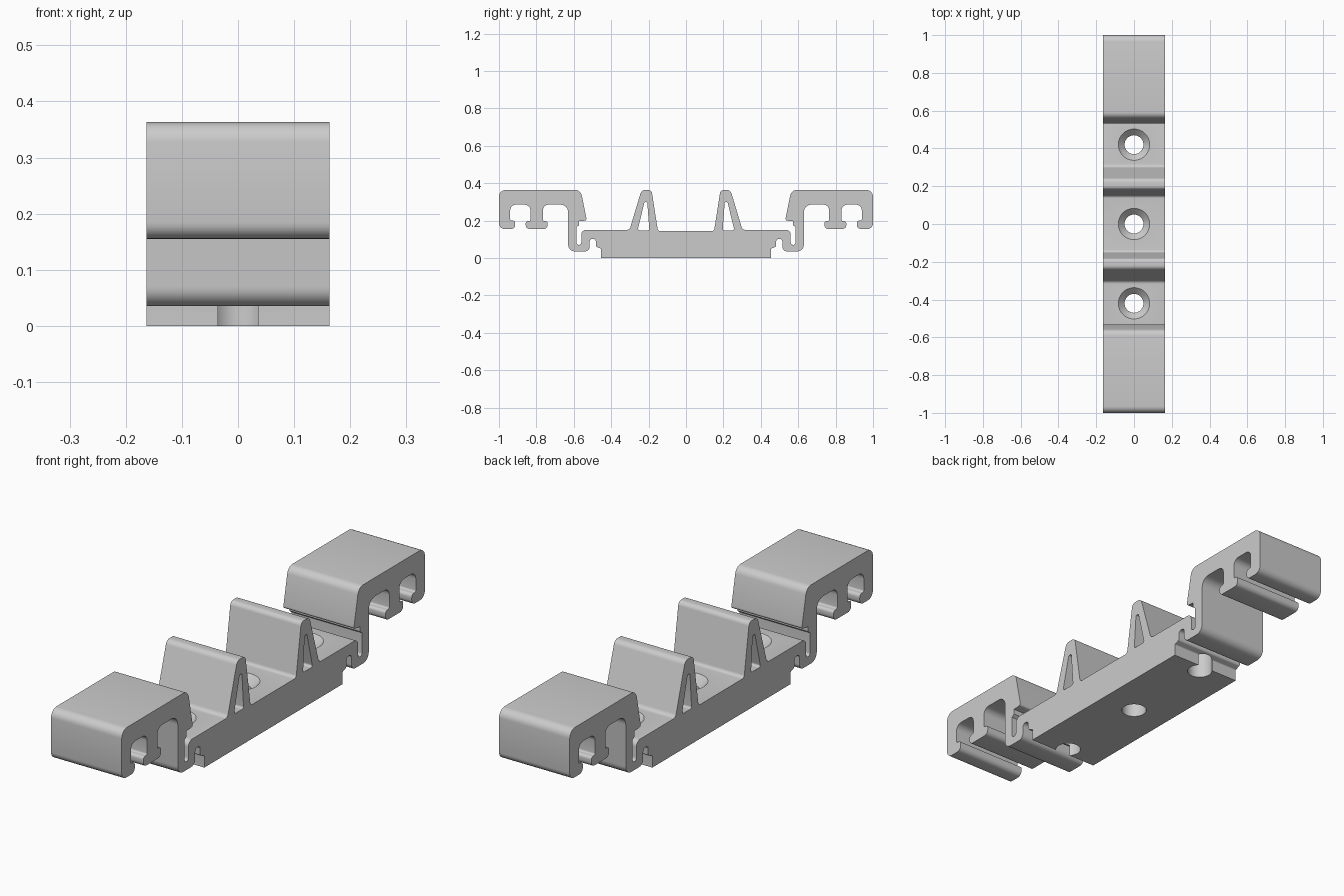
import bpy
import bmesh
from math import sin, tan
from mathutils import Vector

WIDTH = 0.326

old = bpy.data.objects.get("Cube")
if old:
    bpy.data.objects.remove(old, do_unlink=True)

grey = bpy.data.materials.new("plain grey")
grey.use_nodes = True
colour = (0.6, 0.6, 0.6, 1)
grey.diffuse_color = colour
grey.node_tree.nodes["Principled BSDF"].inputs["Base Color"].default_value = colour


def rounded(corners, steps=6):
    """Turn (y, z, radius) corners into a closed outline with round corners."""
    outline = []
    for i, (y, z, radius) in enumerate(corners):
        point = Vector((y, z))
        before = Vector(corners[i - 1][:2]) - point
        after = Vector(corners[(i + 1) % len(corners)][:2]) - point
        if radius == 0:
            outline.append(point)
            continue
        half = before.angle(after) / 2
        reach = min(radius / tan(half), before.length * 0.48, after.length * 0.48)
        radius = reach * tan(half)
        a, b = before.normalized(), after.normalized()
        centre = point + (a + b).normalized() * radius / sin(half)
        start = (point + a * reach - centre).normalized()
        end = (point + b * reach - centre).normalized()
        outline += [centre + start.slerp(end, k / steps).normalized() * radius
                    for k in range(steps + 1)]
    return outline


def add_object(name, bm):
    bmesh.ops.recalc_face_normals(bm, faces=bm.faces)
    mesh = bpy.data.meshes.new(name)
    bm.to_mesh(mesh)
    bm.free()
    mesh.materials.append(grey)
    obj = bpy.data.objects.new(name, mesh)
    bpy.context.collection.objects.link(obj)
    return obj


def prism(name, corners, width):
    """Extrude a side profile across the width."""
    bm = bmesh.new()
    face = bm.faces.new([bm.verts.new((-width / 2, p.x, p.y)) for p in rounded(corners)])
    side = bmesh.ops.extrude_face_region(bm, geom=[face], use_keep_orig=True)["geom"]
    verts = [v for v in side if isinstance(v, bmesh.types.BMVert)]
    bmesh.ops.translate(bm, verts=verts, vec=(width, 0, 0))
    return add_object(name, bm)


def cone(name, y, low, high, r_low, r_high):
    bm = bmesh.new()
    bmesh.ops.create_cone(bm, cap_ends=True, segments=48, radius1=r_low,
                          radius2=r_high, depth=high - low)
    bmesh.ops.translate(bm, verts=bm.verts, vec=(0, y, (low + high) / 2))
    return add_object(name, bm)


def mirrored(corners):
    return [(-y, z, r) for y, z, r in reversed(corners)]


# Half of the side profile, from the centre of the top outwards and back below
fin = [(0.15, 0.143, 0.015), (0.184, 0.363, 0.02), (0.238, 0.363, 0.025),
       (0.302, 0.15, 0.02)]
spring_slot = [(0.56, 0.15, 0.025), (0.56, 0.07, 0.012), (0.585, 0.07, 0.012),
               (0.585, 0.165, 0), (0.572, 0.175, 0), (0.572, 0.197, 0)]
clip_top = [(0.53, 0.2, 0.01), (0.563, 0.363, 0.035), (1, 0.363, 0.035)]
outer_hook = [(1, 0.155, 0.03), (0.913, 0.155, 0.022), (0.913, 0.2, 0.018),
              (0.94, 0.2, 0.008), (0.94, 0.285, 0.03)]
middle_stem = [(0.832, 0.285, 0.03), (0.832, 0.197, 0.008), (0.857, 0.197, 0.02),
               (0.857, 0.155, 0.02), (0.74, 0.155, 0.02), (0.74, 0.197, 0.02),
               (0.765, 0.197, 0.008), (0.765, 0.285, 0.03)]
leg = [(0.63, 0.285, 0.04), (0.63, 0.035, 0.035), (0.515, 0.035, 0.025)]
relief_slot = [(0.515, 0.102, 0.014), (0.482, 0.102, 0.014), (0.482, 0.06, 0.01),
               (0.455, 0.05, 0.005)]
foot = [(0.455, 0, 0)]
half = fin + spring_slot + clip_top + outer_hook + middle_stem + leg + relief_slot + foot

bracket = prism("mounting_bracket", half + mirrored(half), WIDTH)

# Openings through the fins
window = [(0.196, 0.148, 0.008), (0.207, 0.298, 0.007), (0.222, 0.298, 0.007),
          (0.259, 0.148, 0.008)]
cutters = [prism("fin_window_cutter", shape, WIDTH * 2)
           for shape in (window, mirrored(window))]

# Countersunk screw holes
for y, top in ((-0.42, 0.15), (0, 0.143), (0.42, 0.15)):
    cutters.append(cone("screw_hole_cutter", y, -0.1, 0.3, 0.05, 0.05))
    cutters.append(cone("countersink_cutter", y, top - 0.05, top + 0.02, 0.033, 0.103))

bpy.ops.object.select_all(action="DESELECT")
bpy.context.view_layer.objects.active = bracket
bracket.select_set(True)
for cutter in cutters:
    cutter.hide_render = True
    cut = bracket.modifiers.new("cut", "BOOLEAN")
    cut.operation = "DIFFERENCE"
    cut.solver = "EXACT"
    cut.object = cutter
    bpy.ops.object.modifier_apply(modifier=cut.name)
for cutter in cutters:
    bpy.data.objects.remove(cutter, do_unlink=True)

bpy.ops.object.shade_smooth_by_angle(angle=0.5)
